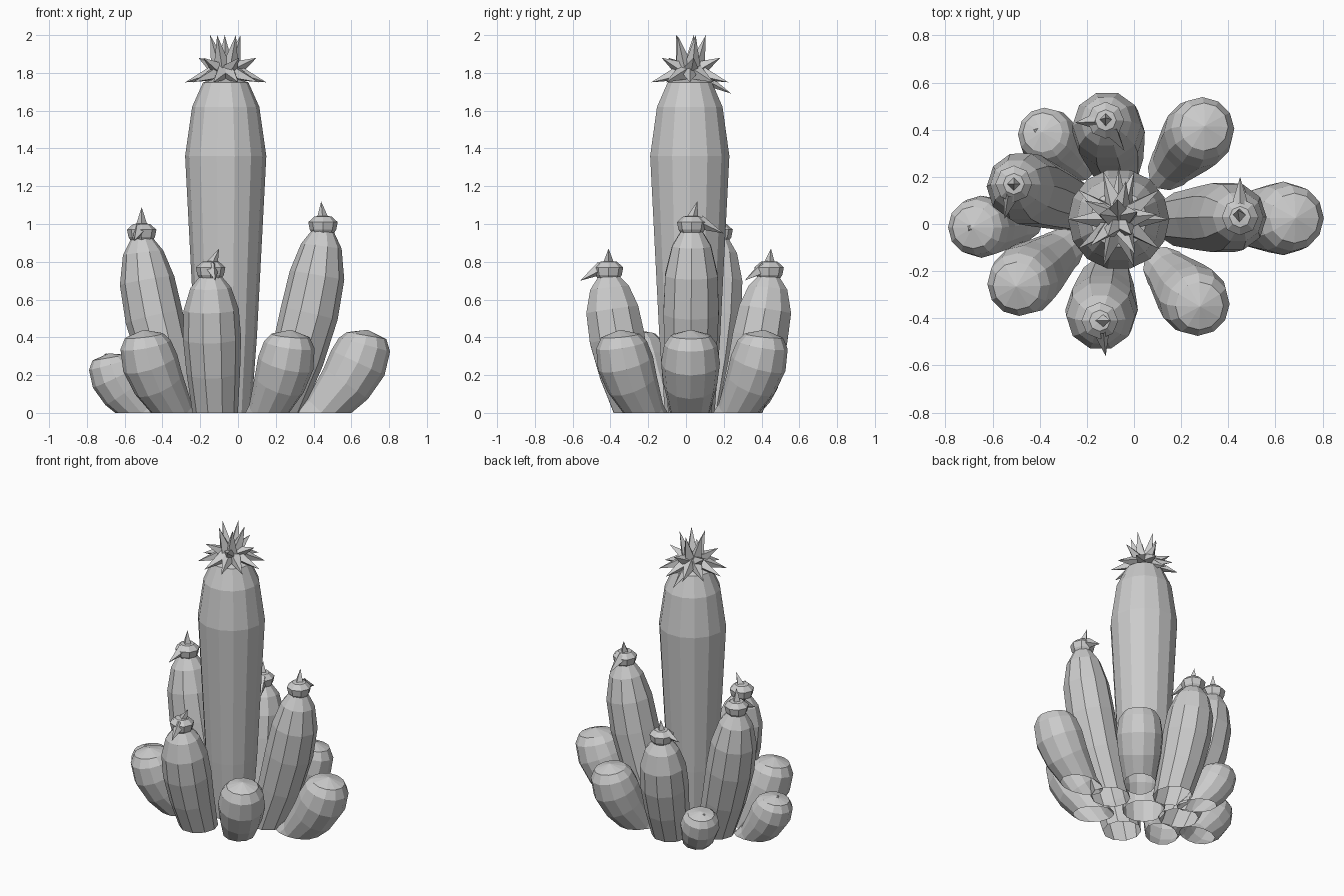
import bpy, bmesh, math
from mathutils import Vector

cube = bpy.data.objects.get("Cube")
if cube:
    bpy.data.objects.remove(cube)

GREY = bpy.data.materials.new("stone grey")
GREY.use_nodes = True
GREY.diffuse_color = (0.6, 0.6, 0.6, 1)
GREY.node_tree.nodes["Principled BSDF"].inputs["Base Color"].default_value = (0.6, 0.6, 0.6, 1)


def finish(bm, name):
    mesh = bpy.data.meshes.new(name)
    bm.to_mesh(mesh)
    bm.free()
    mesh.materials.append(GREY)
    obj = bpy.data.objects.new(name, mesh)
    bpy.context.collection.objects.link(obj)


def tube(bm, rings, sides):
    """Skin a row of (centre, direction, radius) rings, open below; zero radius makes a point."""
    previous = None
    for centre, direction, radius in rings:
        turn = Vector((0, 0, 1)).rotation_difference(direction)
        count = sides if radius else 1
        ring = [bm.verts.new(centre + turn @ Vector((radius * math.cos(a), radius * math.sin(a), 0)))
                for a in (math.tau * i / sides for i in range(count))]
        if previous:
            for i in range(sides):
                j = (i + 1) % sides
                corners = [previous[i], previous[j]]
                corners += [ring[j], ring[i]] if count > 1 else [ring[0]]
                bm.faces.new(corners)
        previous = ring


def spike(bm, start, tip, radius):
    start, tip = Vector(start), Vector(tip)
    tube(bm, [(start, tip - start, radius), (tip, tip - start, 0)], 4)


def stem(name, base, tip, width, profile, lean, sides):
    """Hollow stem that leaves the ground leaning outwards and bends upright."""
    base, tip = Vector((*base, 0)), Vector(tip)
    bend = base.lerp(tip, lean)
    bend.z = tip.z / 2
    rings = []
    for t, r in profile:
        centre = base * (1 - t) ** 2 + bend * 2 * t * (1 - t) + tip * t * t
        direction = (bend - base) * (1 - t) + (tip - bend) * t
        rings.append((centre, direction, r * width))
    bm = bmesh.new()
    tube(bm, rings, sides)
    # Cut level with the ground
    bmesh.ops.bisect_plane(bm, geom=bm.verts[:] + bm.edges[:] + bm.faces[:],
                           plane_co=(0, 0, 0), plane_no=(0, 0, 1), clear_inner=True)
    finish(bm, name)


def upright(name, x, y, profile, sides):
    bm = bmesh.new()
    tube(bm, [(Vector((x, y, z)), Vector((0, 0, 1)), r) for z, r in profile], sides)
    finish(bm, name)


# Central column
CX, CY = -0.065, 0.02
upright("column", CX, CY, [(0, 0.135), (0.4, 0.165), (1.36, 0.215), (1.62, 0.178),
                           (1.75, 0.12), (1.79, 0)], 14)

# Star flower on the column
bm = bmesh.new()
core = Vector((CX, CY, 1.81))
for count, reach, height, offset in [(5, 0.085, 2.0, 0.3), (5, 0.165, 1.88, 0.1), (10, 0.215, 1.75, 0)]:
    for i in range(count):
        a = math.tau * (i + offset) / count
        out = Vector((math.cos(a), math.sin(a), 0))
        spike(bm, core + out * 0.03, Vector((CX, CY, height)) + out * reach, 0.05)
spike(bm, core, (CX, 0.24, 1.69), 0.05)
finish(bm, "star_flower")

# Tall stems, each with a bud, a thorn on top and drooping thorns
TALL = [(-0.3, 0.11), (0, 0.12), (0.3, 0.142), (0.55, 0.154), (0.76, 0.146), (0.92, 0.108), (1, 0.06)]
tall_stems = [
    ("right_tall", (-0.29, 0.09), (-0.51, 0.17, 0.92), (-0.51, 0.17, 1.09), [(-0.55, 0.02, 0.91)]),
    ("left_tall", (0.21, 0.02), (0.45, 0.03, 0.96), (0.44, 0.06, 1.12), [(0.45, 0.2, 0.95)]),
    ("front_tall", (-0.12, -0.26), (-0.145, -0.41, 0.72), (-0.1, -0.41, 0.87), [(-0.12, -0.56, 0.7)]),
    ("back_tall", (-0.08, 0.28), (-0.12, 0.44, 0.72), (-0.12, 0.45, 0.87),
     [(-0.25, 0.43, 0.74), (-0.04, 0.31, 0.7)]),
]
for name, base, tip, thorn, droops in tall_stems:
    stem(name + "_stem", base, tip, 1, TALL, 0.8, 10)
    x, y, z = tip
    upright(name + "_bud", x, y, [(z - 0.02, 0.05), (z + 0.01, 0.07), (z + 0.05, 0.078),
                                  (z + 0.08, 0.045), (z + 0.085, 0)], 8)
    bm = bmesh.new()
    spike(bm, (x, y, z + 0.05), thorn, 0.038)
    for droop in droops:
        spike(bm, Vector((x, y, z + 0.07)).lerp(Vector(droop), 0.25), droop, 0.038)
    finish(bm, name + "_thorns")

# Short rounded stems around the outside
SHORT = [(-0.35, 0.085), (0, 0.1), (0.35, 0.137), (0.6, 0.15), (0.82, 0.135), (0.93, 0.102), (1, 0)]
short_stems = [
    ("left_short_stem", (0.44, 0.02), (0.685, 0.025, 0.44), 1.04),
    ("back_left_short_stem", (0.17, 0.26), (0.3, 0.415, 0.44), 1),
    ("front_left_short_stem", (0.15, -0.21), (0.28, -0.35, 0.44), 1),
    ("front_right_short_stem", (-0.33, -0.13), (-0.5, -0.265, 0.44), 1),
    ("right_short_stem", (-0.51, 0), (-0.685, -0.015, 0.315), 0.88),
    ("back_right_short_stem", (-0.27, 0.28), (-0.39, 0.39, 0.28), 0.83),
]
for name, base, tip, width in short_stems:
    stem(name, base, tip, width, SHORT, 0.9, 12)

# Small flat thorns on the two lowest stems
bm = bmesh.new()
spike(bm, (-0.7, -0.02, 0.295), (-0.6, 0.04, 0.295), 0.02)
spike(bm, (-0.7, -0.02, 0.295), (-0.62, -0.03, 0.3), 0.02)
spike(bm, (-0.42, 0.39, 0.255), (-0.33, 0.44, 0.26), 0.02)
finish(bm, "low_thorns")
